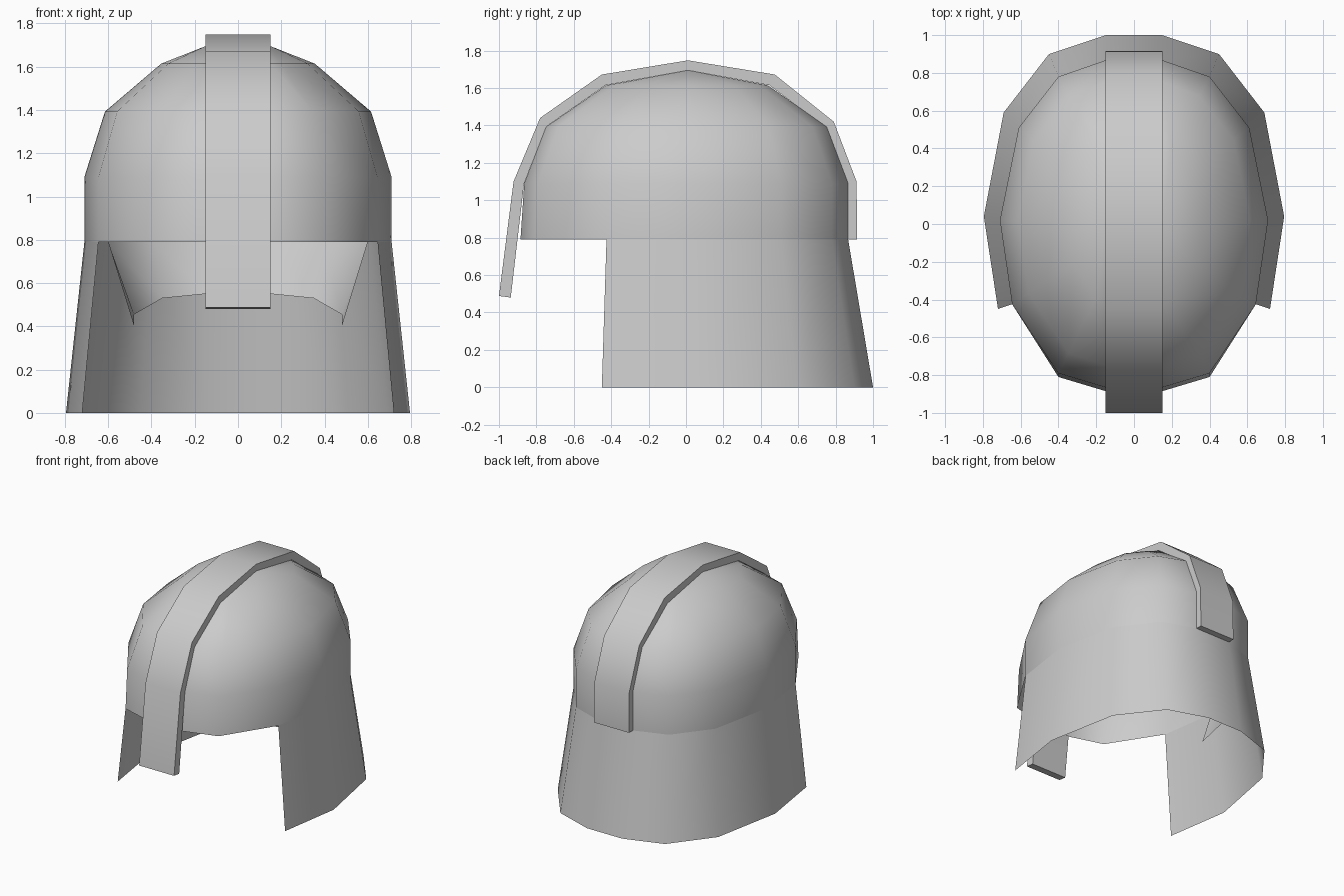
import bpy, math

if "Cube" in bpy.data.objects:
    bpy.data.objects.remove(bpy.data.objects["Cube"])

def make(name, verts, faces, angle=42):
    me = bpy.data.meshes.new(name)
    me.from_pydata(verts, [], faces)
    me.update()
    ob = bpy.data.objects.new(name, me)
    bpy.context.collection.objects.link(ob)
    bpy.ops.object.select_all(action='DESELECT')
    ob.select_set(True)
    bpy.context.view_layer.objects.active = ob
    bpy.ops.object.mode_set(mode='EDIT')
    bpy.ops.mesh.select_all(action='SELECT')
    bpy.ops.mesh.remove_doubles(threshold=0.0005)
    bpy.ops.mesh.normals_make_consistent(inside=False)
    bpy.ops.object.mode_set(mode='OBJECT')
    bpy.ops.object.shade_smooth_by_angle(angle=math.radians(angle))
    return ob

def loft(rows, closed):
    """Join equal-length rows of points with quads."""
    n = len(rows[0])
    verts = [p for row in rows for p in row]
    faces = [(r*n + i, r*n + (i+1) % n, (r+1)*n + (i+1) % n, (r+1)*n + i)
             for r in range(len(rows)-1) for i in range(n if closed else n-1)]
    return verts, faces

def mirrored(half):
    """Right half listed from the back centre; adds the left half."""
    return [(-p[0], *p[1:]) for p in reversed(half)] + half

# Plan outlines, right half, back to front
plan = [(.15, .867), (.40, .78), (.61, .51), (.71, .02),
        (.645, -.425), (.40, -.79), (.15, -.865)]
hem = [(.15, 1.0), (.45, .90), (.69, .59), (.795, .04), (.72, -.45)]
RIM, EQ, TOP, W = .79, 1.09, 1.695, .15

# Dome: rim band plus three tapering rings, flat central band
rows = [[(x, y - (.02 if y < -.7 else 0), RIM) for x, y in mirrored(plan)]]
for deg in (0, 30, 60, 90):
    k, s = math.cos(math.radians(deg)), math.sin(math.radians(deg))
    rows.append([(math.copysign(max(W, abs(x)*k), x), .01 + (y-.01)*k,
                  EQ + (TOP-EQ)*s) for x, y in mirrored(plan)])
make("dome", *loft(rows, True))

# Neck and cheek guard: flared single wall
top_edge = [(x, y, RIM) for x, y in mirrored(plan[:5])]
bottom_edge = [(x, y, 0) for x, y in mirrored(hem)]
make("neck_guard", *loft([top_edge, bottom_edge], False))

# Inner lining behind the head
lining_top = [(.15, .86, RIM), (.39, .77, RIM), (.60, .50, RIM), (.60, .19, RIM)]
lining_low = [(.15, .66, .55), (.35, .58, .53), (.48, .39, .455), (.48, .18, .40)]
make("inner_lining", *loft([mirrored(lining_top), mirrored(lining_low)], False))

# Crest band running from the back over the top into the nose guard
outer = [(.915, .79), (.912, 1.10), (.79, 1.42), (.475, 1.672), (.01, 1.748),
         (-.45, 1.672), (-.78, 1.44), (-.922, 1.10), (-1.0, .488)]
inner = [(.865, .79), (.865, 1.09), (.745, 1.39), (.445, 1.615), (.01, 1.695),
         (-.43, 1.615), (-.745, 1.395), (-.866, 1.09), (-.937, .48)]
bars = [[(-W, *o), (W, *o), (W, *i), (-W, *i)] for o, i in zip(outer, inner)]
verts, faces = loft(bars, True)
last = len(verts) - 4
faces += [(3, 2, 1, 0), (last, last+1, last+2, last+3)]
make("crest_and_nose_guard", verts, faces)
